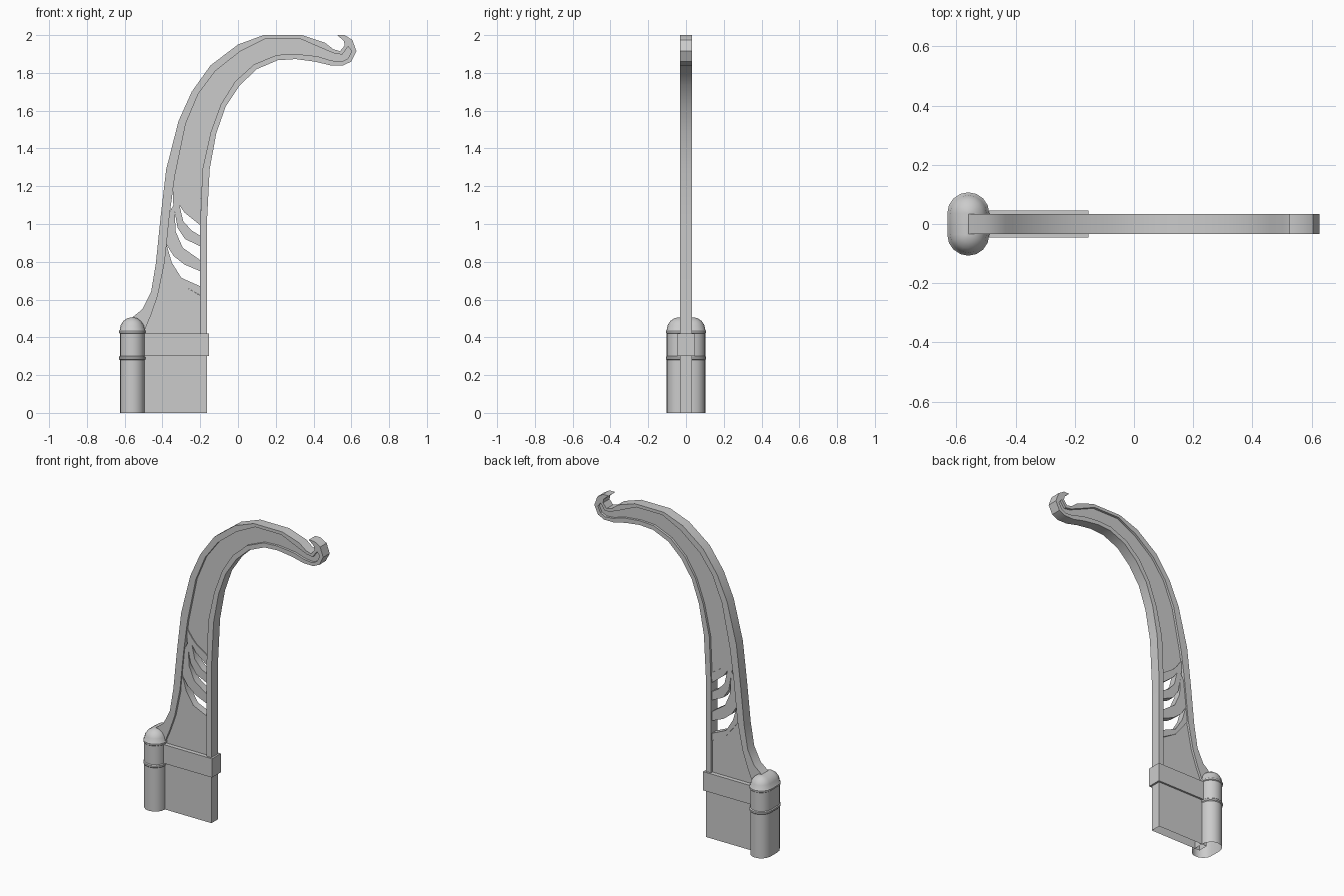
import bpy, bmesh, math

RIM, PANEL, BAR, BAND = 0.033, 0.018, 0.024, 0.045   # half thicknesses in y


def finish(name, verts, faces):
    me = bpy.data.meshes.new(name)
    me.from_pydata(verts, [], faces)
    bm = bmesh.new()
    bm.from_mesh(me)
    bmesh.ops.recalc_face_normals(bm, faces=bm.faces)
    bm.to_mesh(me)
    bm.free()
    ob = bpy.data.objects.new(name, me)
    bpy.context.collection.objects.link(ob)
    bpy.ops.object.select_all(action='DESELECT')
    ob.select_set(True)
    bpy.context.view_layer.objects.active = ob
    bpy.ops.object.shade_smooth_by_angle(angle=math.radians(35))
    return ob


def strip(name, pairs, h):
    """Solid ribbon between two edges; each pair is (x1, z1, x2, z2)."""
    verts, faces = [], []
    for a, b, c, d in pairs:
        verts += [(a, -h, b), (a, h, b), (c, h, d), (c, -h, d)]
    for i in range(0, len(verts) - 4, 4):
        for k in range(4):
            j = (k + 1) % 4
            faces.append((i + k, i + j, i + 4 + j, i + 4 + k))
    n = len(verts)
    faces += [(3, 2, 1, 0), (n - 4, n - 3, n - 2, n - 1)]
    return finish(name, verts, faces)


def plate(name, pts, h, open_edge=None):
    """Flat outline extruded along y; open_edge leaves one side wall out."""
    n = len(pts)
    verts = [(x, -h, z) for x, z in pts] + [(x, h, z) for x, z in pts]
    faces = [tuple(range(n)), tuple(range(2 * n - 1, n - 1, -1))]
    faces += [(i, (i + 1) % n, n + (i + 1) % n, n + i) for i in range(n) if i != open_edge]
    return finish(name, verts, faces)


# Rim: outer and inner edge of the back curve, then of the front curve
back = [(-.56, .42, -.50, .42), (-.56, .505, -.495, .435), (-.505, .55, -.46, .52),
        (-.46, .64, -.425, .62), (-.435, .79, -.388, .80), (-.41, 1.035, -.362, 1.05),
        (-.38, 1.29, -.335, 1.25), (-.315, 1.545, -.277, 1.53), (-.245, 1.70, -.21, 1.69),
        (-.145, 1.84, -.12, 1.81), (0, 1.95, .013, 1.915), (.135, 2.0, .145, 1.98),
        (.34, 2.0, .33, 1.98), (.46, 1.96, .445, 1.93), (.505, 1.925, .51, 1.903),
        (.54, 1.915, .552, 1.897), (.565, 1.945, .583, 1.94), (.56, 1.97, .605, 1.975),
        (.525, 2.0, .565, 2.0)]
front = [(.605, 1.975, .583, 1.94), (.627, 1.915, .602, 1.915), (.60, 1.86, .583, 1.877),
         (.557, 1.84, .55, 1.86), (.49, 1.84, .495, 1.865), (.405, 1.86, .42, 1.888),
         (.305, 1.873, .305, 1.90), (.21, 1.867, .205, 1.895), (.10, 1.82, .085, 1.845),
         (.01, 1.735, -.015, 1.755), (-.065, 1.623, -.09, 1.635), (-.115, 1.48, -.145, 1.485),
         (-.15, 1.29, -.188, 1.29), (-.165, 1.0, -.20, 1.0), (-.165, .40, -.20, .40)]
strip("back_rim", back, RIM)
strip("front_rim", front, RIM)

# Recessed panels inside the rim
upper = [(-.345, 1.195)] + [p[2:] for p in back[6:17]] + [p[2:] for p in front[1:13]]
upper += [(-.198, 1.055), (-.283, 1.115), (-.31, 1.145)]
plate("upper_panel", upper, PANEL)
lower = [p[2:] for p in back[:5]]
lower += [(-.36, .755), (-.30, .68), (-.198, .62), (-.198, .40)]
plate("lower_panel", lower, PANEL)

# Curved bars between the openings
bars = [
    [(-.345, 1.195, -.345, 1.11), (-.31, 1.145, -.31, 1.10),
     (-.283, 1.115, -.283, 1.06), (-.195, 1.055, -.195, .99)],
    [(-.31, 1.13, -.345, 1.13), (-.31, 1.10, -.335, 1.065), (-.29, 1.015, -.32, .98),
     (-.245, .965, -.28, .92), (-.195, .935, -.195, .88)],
    [(-.33, 1.12, -.37, 1.05), (-.335, 1.065, -.378, .89), (-.33, .96, -.34, .83),
     (-.293, .875, -.283, .785), (-.195, .805, -.195, .748)],
    [(-.378, .89, -.392, .80), (-.35, .795, -.36, .755),
     (-.30, .715, -.30, .68), (-.195, .668, -.195, .62)],
]
for i, b in enumerate(bars):
    strip(f"bar_{i + 1}", b, BAR)

# Base block, open underneath, and the band around it
plate("base_block", [(-.53, 0), (-.165, 0), (-.165, .41), (-.53, .41)], RIM, open_edge=0)
plate("base_band", [(-.53, .30), (-.153, .30), (-.153, .42), (-.53, .42)], BAND)

# Post: stadium section swept up a profile of (radius, z), with two beads and a dome
profile = [(.066, 0), (.066, .28), (.071, .285), (.071, .295), (.066, .30),
           (.066, .42), (.071, .424), (.071, .434), (.066, .44)]
profile += [(.066 * math.cos(t), .44 + .066 * math.sin(t))
            for t in (math.radians(a) for a in (22, 45, 67, 85))]
SEG = 8
verts, faces = [], []
for r, z in profile:
    for side in (1, -1):
        for k in range(SEG + 1):
            a = math.pi * k / SEG
            verts.append((-.56 + side * r * math.cos(a), side * (.036 + r * math.sin(a)), z))
n = 2 * (SEG + 1)
for j in range(len(profile) - 1):
    for k in range(n):
        m = (k + 1) % n
        faces.append((j * n + k, j * n + m, (j + 1) * n + m, (j + 1) * n + k))
faces.append(tuple(range(len(verts) - n, len(verts))))
finish("post", verts, faces)
